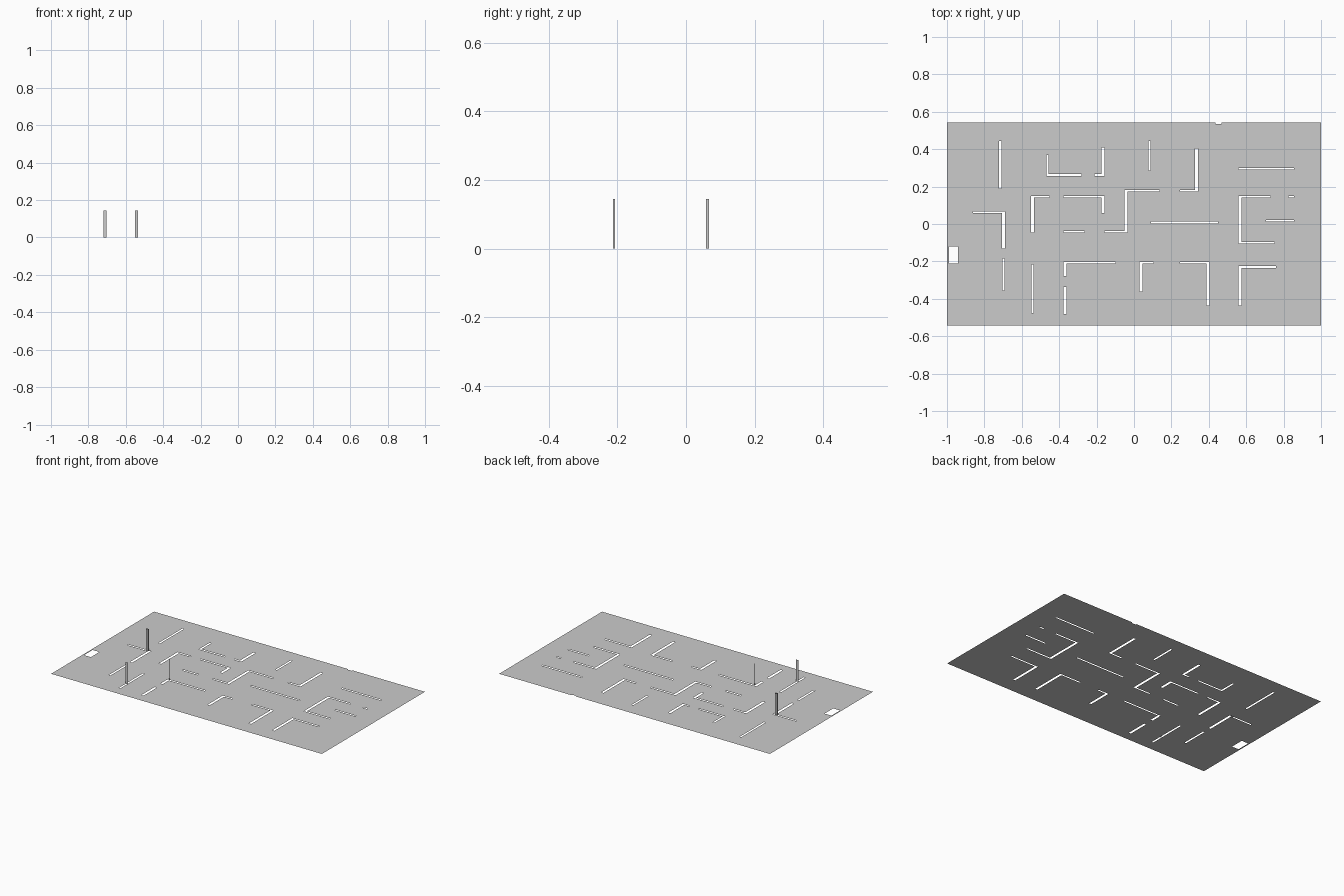
import bpy
import bmesh

HALF_X, HALF_Y = 1.0, 0.543
WALL_HEIGHT = 0.145
THIN, THICK = 0.009, 0.016

cube = bpy.data.objects.get("Cube")
if cube:
    bpy.data.objects.remove(cube)


def make_object(name, bm):
    mesh = bpy.data.meshes.new(name)
    bm.to_mesh(mesh)
    bm.free()
    obj = bpy.data.objects.new(name, mesh)
    bpy.context.collection.objects.link(obj)
    return obj


def along_x(y, x0, x1, width=THIN):
    """Slot running left to right, as (x0, x1, y0, y1)."""
    return (x0, x1, y - width / 2, y + width / 2)


def along_y(x, y0, y1, width=THICK):
    """Slot running front to back, as (x0, x1, y0, y1)."""
    return (x - width / 2, x + width / 2, y0, y1)


# Slots left in the floor where the partition walls stand
cross_slots = [
    (0.262, -0.468, -0.28), (0.262, -0.21, -0.157),
    (0.177, 0.247, 0.34), (0.177, -0.051, 0.137),
    (0.295, 0.56, 0.855), (0.145, 0.559, 0.73),
    (-0.1, 0.559, 0.75), (0.145, 0.825, 0.855),
    (0.018, 0.705, 0.855), (0.008, 0.09, 0.45),
    (-0.042, -0.157, -0.035), (-0.042, -0.378, -0.265),
    (0.145, -0.378, -0.157), (0.145, -0.55, -0.452),
    (0.063, -0.86, -0.69), (-0.207, -0.378, -0.098),
    (-0.207, 0.029, 0.105), (-0.207, 0.247, 0.403),
    (-0.23, 0.559, 0.76),
]
deep_slots = [
    (-0.165, 0.258, 0.41), (0.333, 0.173, 0.405),
    (0.567, -0.104, 0.149), (-0.043, -0.046, 0.181),
    (-0.165, 0.06, 0.149), (-0.543, -0.046, 0.149),
    (-0.698, -0.13, 0.067), (-0.37, -0.277, -0.203),
    (-0.37, -0.48, -0.338), (0.037, -0.362, -0.203),
    (0.395, -0.437, -0.203), (0.567, -0.437, -0.226),
]
narrow_deep_slots = [
    (-0.715, 0.19, 0.445), (-0.463, 0.258, 0.37),
    (0.083, 0.285, 0.445), (-0.698, -0.355, -0.185),
    (-0.543, -0.475, -0.217),
]
holes = [along_x(*s) for s in cross_slots]
holes += [along_y(*s) for s in deep_slots]
holes += [along_y(*s, width=0.012) for s in narrow_deep_slots]

# Square opening by the right edge and notch in the back edge
holes.append((-0.99, -0.94, -0.21, -0.12))
holes.append((0.435, 0.467, 0.535, HALF_Y))


# Floor sheet: cells between all slot edges, skipping those inside a slot
def cut_lines(half, low, high):
    values = {-half, half}
    for hole in holes:
        values.update((round(hole[low], 4), round(hole[high], 4)))
    return sorted(values)


def is_open(x, y):
    return any(x0 < x < x1 and y0 < y < y1 for x0, x1, y0, y1 in holes)


xs = cut_lines(HALF_X, 0, 1)
ys = cut_lines(HALF_Y, 2, 3)
bm = bmesh.new()
grid = [[bm.verts.new((x, y, 0)) for y in ys] for x in xs]
for i in range(len(xs) - 1):
    for j in range(len(ys) - 1):
        if not is_open((xs[i] + xs[i + 1]) / 2, (ys[j] + ys[j + 1]) / 2):
            bm.faces.new((grid[i][j], grid[i + 1][j],
                          grid[i + 1][j + 1], grid[i][j + 1]))
loose = [v for v in bm.verts if not v.link_faces]
bmesh.ops.delete(bm, geom=loose, context='VERTS')
make_object("floor", bm)


# Upright wall ends: thin sheets raised from a footprint line
def upright(name, points):
    bm = bmesh.new()
    verts = [bm.verts.new((x, y, 0)) for x, y in points]
    edges = [bm.edges.new(pair) for pair in zip(verts, verts[1:])]
    raised = bmesh.ops.extrude_edge_only(bm, edges=edges)["geom"]
    top = [g for g in raised if isinstance(g, bmesh.types.BMVert)]
    bmesh.ops.translate(bm, verts=top, vec=(0, 0, WALL_HEIGHT))
    make_object(name, bm)


upright("corner_wall_end", [(-0.72, 0.058), (-0.704, 0.058), (-0.704, 0.067),
                            (-0.72, 0.067), (-0.72, 0.058)])
upright("front_wall_end", [(-0.55, -0.4), (-0.534, -0.4)])
upright("side_wall_end", [(-0.362, -0.213), (-0.362, -0.206)])
